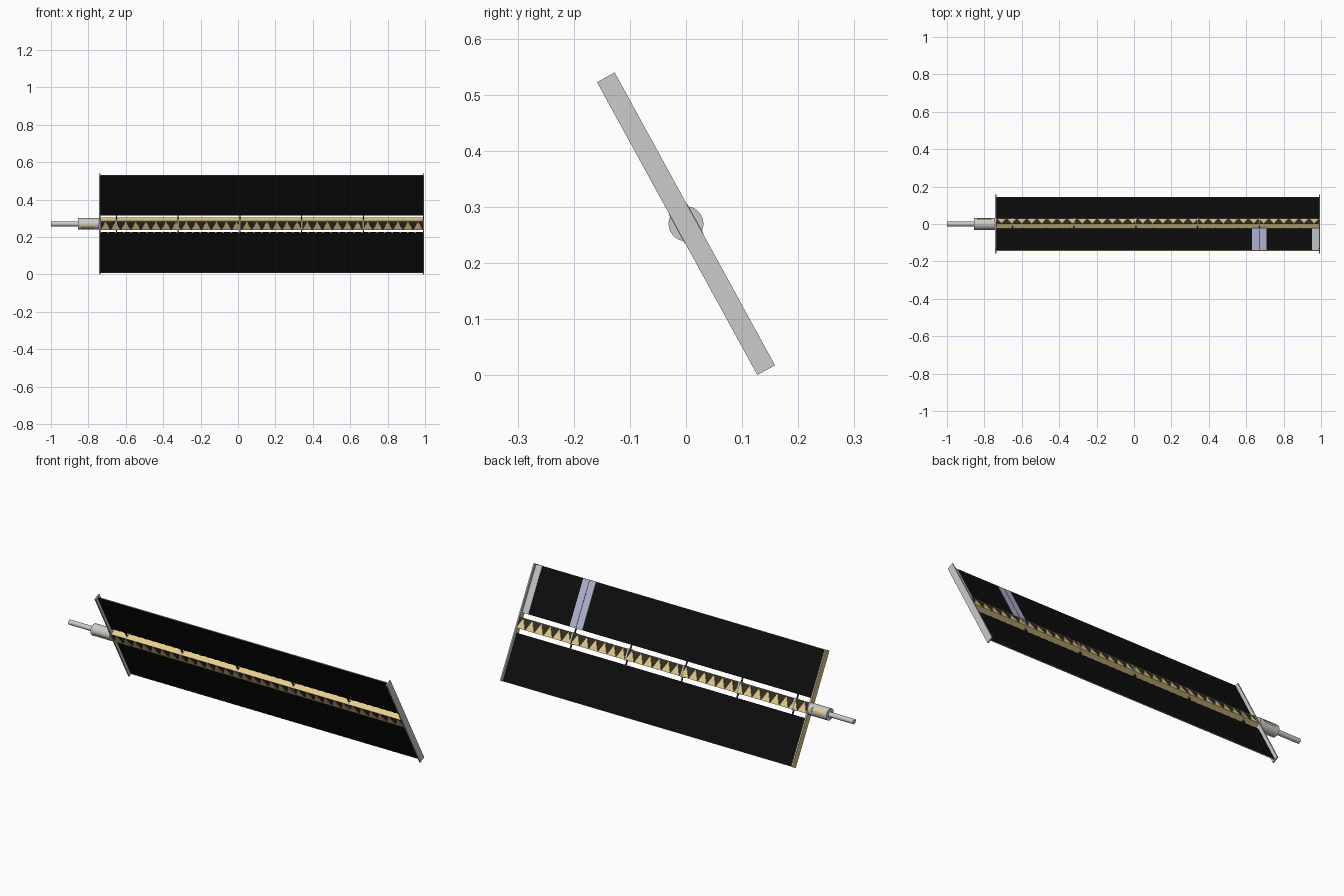
import bpy, bmesh, math
from mathutils import Matrix, Vector

if "Cube" in bpy.data.objects:
    bpy.data.objects.remove(bpy.data.objects["Cube"])

# Built upright (width = local z, thickness = local y), then tilted about x
TILT = Matrix.Translation((0, 0, 0.27)) @ Matrix.Rotation(math.radians(28.7), 4, 'X')
X0, X1 = -0.735, 0.99
STATIONS = [-0.65, -0.32, 0.01, 0.34, 0.67]


def mat(name, col):
    m = bpy.data.materials.new(name)
    m.diffuse_color = (*col, 1)
    m.use_nodes = True
    m.node_tree.nodes["Principled BSDF"].inputs["Base Color"].default_value = m.diffuse_color
    return m


BLACK = mat("black_cells", (0.004, 0.004, 0.004))
GOLD = mat("gold", (0.80, 0.62, 0.27))
DARK = mat("dark_core", (0.035, 0.03, 0.02))
PALE = mat("pale_blanket", (0.45, 0.47, 0.65))
GREY = mat("light_grey", (0.55, 0.58, 0.6))


def finish(name, bm, material=None):
    bmesh.ops.recalc_face_normals(bm, faces=bm.faces)
    me = bpy.data.meshes.new(name)
    bm.to_mesh(me)
    bm.free()
    ob = bpy.data.objects.new(name, me)
    bpy.context.collection.objects.link(ob)
    ob.matrix_world = TILT
    if material:
        me.materials.append(material)
    return ob


def add_box(bm, x, y, z):
    size = [b - a for a, b in (x, y, z)]
    mid = [(a + b) / 2 for a, b in (x, y, z)]
    bmesh.ops.create_cube(bm, size=1, matrix=Matrix.Translation(mid) @ Matrix.Diagonal((*size, 1)))


def boxes(name, items, material=None):
    bm = bmesh.new()
    for it in items:
        add_box(bm, *it)
    return finish(name, bm, material)


def tube(name, x0, x1, r, material=None):
    bm = bmesh.new()
    m = Matrix.Translation(((x0 + x1) / 2, 0, 0)) @ Matrix.Rotation(math.pi / 2, 4, 'Y')
    bmesh.ops.create_cone(bm, cap_ends=True, segments=40, radius1=r, radius2=r, depth=x1 - x0, matrix=m)
    for f in bm.faces:
        f.smooth = len(f.verts) == 4
    for e in bm.edges:
        e.smooth = all(len(f.verts) == 4 for f in e.link_faces)
    return finish(name, bm, material)


# Pleated solar blankets either side of the mast
def blanket(name, s):
    bm = bmesh.new()
    n, t, a = 84, 0.001, 0.0012
    rows = []
    for i in range(n + 1):
        x = X0 + (X1 - X0) * i / n
        y = a if i % 2 else -a
        rows.append([bm.verts.new((x, y + dy, s * z))
                     for dy, z in ((-t, 0.051), (-t, 0.295), (t, 0.295), (t, 0.051))])
    for p, q in zip(rows, rows[1:]):
        for k in range(4):
            bm.faces.new((p[k], p[(k + 1) % 4], q[(k + 1) % 4], q[k]))
    bm.faces.new(rows[0])
    bm.faces.new(rows[-1])
    finish(name, bm, BLACK)


blanket("upper_blanket", 1)
blanket("lower_blanket", -1)

# Gold outer hem of each blanket
boxes("blanket_hems", [((X0, X1), (-0.002, 0.002), (s * 0.296 - 0.001, s * 0.296 + 0.001))
                       for s in (1, -1)], GOLD)

# Bare strips on the back of the upper blanket
boxes("bare_blanket_strips", [((0.632, 0.669), (0.0015, 0.0032), (0.051, 0.294)),
                              ((0.671, 0.708), (0.0015, 0.0032), (0.051, 0.294))], PALE)
boxes("end_blanket_strip", [((0.952, 0.989), (0.0015, 0.0032), (0.051, 0.294))], GREY)

# End plates holding the blankets
boxes("tip_end_plate", [((0.988, 0.995), (-0.018, 0.018), (-0.2975, 0.2975))])
boxes("base_end_plate", [((-0.740, -0.734), (-0.018, 0.018), (-0.2975, 0.2975))])
boxes("base_plate_cover", [((-0.742, -0.740), (-0.0175, 0.0175), (-0.297, 0.297))], GOLD)

# Mast: gold side plates and a dark core
boxes("mast_side_plates", [((X0, X1), (-0.018, 0.018), (min(s * 0.026, s * 0.028), max(s * 0.026, s * 0.028)))
                           for s in (1, -1)], GOLD)
boxes("mast_core", [((X0, X1), (-0.014, 0.014), (-0.026, 0.026))], DARK)

# Gold triangular lacing on the front and back of the mast
bm = bmesh.new()
N = 32
pitch = (X1 - X0) / N
for side in (1, -1):
    for i in range(N):
        x = X0 + i * pitch
        tri = [(x + 0.002, -0.026), (x + pitch - 0.002, -0.026), (x + pitch / 2, 0.026)]
        inner = [bm.verts.new((px, side * 0.0135, pz)) for px, pz in tri]
        outer = [bm.verts.new((px, side * 0.0178, pz)) for px, pz in tri]
        bm.faces.new(inner)
        bm.faces.new(outer)
        for k in range(3):
            j = (k + 1) % 3
            bm.faces.new((inner[k], inner[j], outer[j], outer[k]))
finish("mast_lacing", bm, GOLD)

# Guide bars tying the blankets to the mast
boxes("guide_bars", [((x - 0.003, x + 0.003), (-0.003, 0.003), (-0.053, 0.053)) for x in STATIONS], DARK)
boxes("mast_collars", [((x - 0.004, x + 0.004), (-0.019, 0.019), (-0.030, 0.030)) for x in STATIONS], GREY)

# Canister with rounded slots showing a gold liner, and the mounting shaft
can = tube("canister", -0.855, -0.742, 0.031)
tube("mounting_shaft", -1.0, -0.85, 0.013)
bm = bmesh.new()
outline = []
for k in range(18):
    a = -math.pi / 2 + math.pi * (k if k < 9 else k - 1) / 8
    cx = -0.777 if k < 9 else -0.825
    outline.append((cx + 0.013 * math.cos(a), 0.013 * math.sin(a)))
lo, hi = ([bm.verts.new((x, y, z)) for x, z in outline] for y in (-0.05, 0.05))
bm.faces.new(lo)
bm.faces.new(hi)
for k in range(18):
    j = (k + 1) % 18
    bm.faces.new((lo[k], lo[j], hi[j], hi[k]))
cutter = finish("slot_cutter", bm)
cutter.hide_render = True
cutter.hide_viewport = True
cut = can.modifiers.new("slots", 'BOOLEAN')
cut.operation = 'DIFFERENCE'
cut.object = cutter
cut.solver = 'EXACT'
tube("canister_liner", -0.852, -0.745, 0.027, GOLD)
